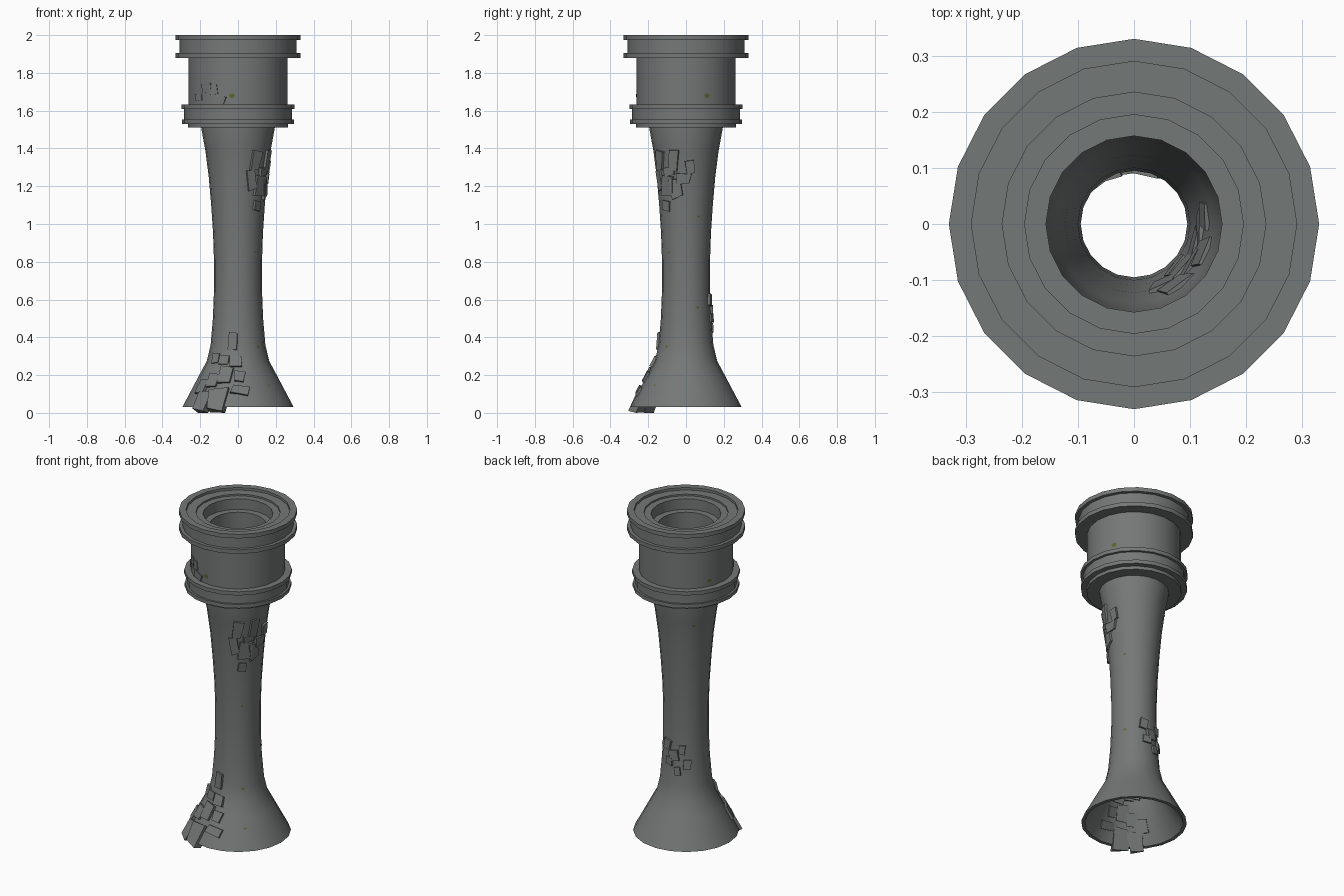
import bpy, bmesh, math, random
from mathutils import Vector

if "Cube" in bpy.data.objects:
    bpy.data.objects.remove(bpy.data.objects["Cube"])

random.seed(4)
SIDES = 20


def material(name, rgb):
    m = bpy.data.materials.new(name)
    m.diffuse_color = (*rgb, 1)
    m.use_nodes = True
    m.node_tree.nodes["Principled BSDF"].inputs["Base Color"].default_value = m.diffuse_color
    return m


STONE = material("grey stone", (0.175, 0.188, 0.182))
MOSS = material("olive moss", (0.11, 0.13, 0.025))


def finish(name, bm, mat, smooth=False):
    bmesh.ops.recalc_face_normals(bm, faces=bm.faces)
    me = bpy.data.meshes.new(name)
    bm.to_mesh(me)
    bm.free()
    me.materials.append(mat)
    ob = bpy.data.objects.new(name, me)
    bpy.context.collection.objects.link(ob)
    if smooth:
        bpy.ops.object.select_all(action='DESELECT')
        bpy.context.view_layer.objects.active = ob
        ob.select_set(True)
        bpy.ops.object.shade_smooth_by_angle(angle=math.radians(30))
    return ob


def lathe(name, profile):
    """Revolve a closed (radius, height) profile around z."""
    bm = bmesh.new()
    rings = []
    for r, z in profile:
        rings.append([bm.verts.new((r * math.cos(math.tau * i / SIDES),
                                    r * math.sin(math.tau * i / SIDES), z))
                      for i in range(SIDES)])
    for a, b in zip(rings, rings[1:] + rings[:1]):
        for i in range(SIDES):
            j = (i + 1) % SIDES
            bm.faces.new((a[i], a[j], b[j], b[i]))
    return finish(name, bm, STONE, True)


# hollow flared shaft
SHAFT = [(.295, .03), (.25, .115), (.205, .2), (.165, .275), (.145, .36),
         (.133, .5), (.127, .65), (.127, .8), (.132, .95), (.142, 1.1),
         (.155, 1.25), (.173, 1.39), (.195, 1.51)]
inner = [(r - (.02 if z < .1 else .032), z) for r, z in SHAFT]
lathe("shaft", SHAFT + [(.195, 1.53), (.157, 1.53)] + inner[::-1])

# capital: stacked mouldings, drum and stepped mouth
lathe("capital", [
    (.157, 1.51), (.265, 1.51), (.265, 1.53), (.297, 1.53), (.297, 1.553),
    (.285, 1.553), (.285, 1.61), (.3, 1.61), (.3, 1.633), (.263, 1.633),
    (.263, 1.88), (.33, 1.88), (.33, 1.905), (.31, 1.905), (.31, 1.975),
    (.33, 1.975), (.33, 2.0), (.29, 2.0), (.29, 1.985), (.235, 1.985),
    (.235, 1.975), (.195, 1.975), (.195, 1.91), (.157, 1.91)])


def surface(az, z):
    """Point and axes (tangent, up-slope, normal) on the outer surface."""
    r, dr = .262, 0.0
    for (r0, z0), (r1, z1) in zip(SHAFT, SHAFT[1:]):
        if z0 <= z <= z1:
            dr = (r1 - r0) / (z1 - z0)
            r = r0 + dr * (z - z0)
    a = math.radians(az)
    out = Vector((math.cos(a), math.sin(a), 0))
    tan = Vector((-math.sin(a), math.cos(a), 0))
    up = (out * dr + Vector((0, 0, 1))).normalized()
    return out * r + Vector((0, 0, z)), tan, up, tan.cross(up).normalized()


def chunks(name, items, lift, depth):
    """Irregular stone blocks pushed through the wall: az, z, width, height."""
    bm = bmesh.new()
    for az, z, w, h in items:
        p, t, u, n = surface(az, z)
        roll = random.uniform(-.18, .18)
        t, u = (t * math.cos(roll) + u * math.sin(roll),
                u * math.cos(roll) - t * math.sin(roll))
        tilt = random.uniform(-.004, .004)
        bvs = []
        corners = [(sx * w / 2 * random.uniform(.75, 1.05),
                    sy * h / 2 * random.uniform(.75, 1.05))
                   for sx, sy in ((-1, -1), (1, -1), (1, 1), (-1, 1))]
        for k in (-depth, lift):
            for x, y in corners:
                v = p + t * x + u * y + n * (k + tilt * (1 if x > 0 else -1))
                v.z = max(v.z, 0)
                bvs.append(bm.verts.new(v))
        bm.faces.new(bvs[:4])
        bm.faces.new(bvs[4:])
        for i in range(4):
            j = (i + 1) % 4
            bm.faces.new((bvs[i], bvs[j], bvs[4 + j], bvs[4 + i]))
    finish(name, bm, STONE)


# broken stone patches
chunks("base_stones", [
    (-132, .06, .09, .13), (-114, .07, .11, .14), (-142, .14, .07, .09),
    (-126, .17, .06, .08), (-109, .2, .08, .11), (-101, .38, .05, .11),
    (-94, .27, .07, .07), (-88, .19, .06, .06), (-87, .12, .1, .05),
    (-134, .29, .05, .06), (-115, .28, .06, .06)], .01, .04)
chunks("neck_stones", [
    (-55, 1.34, .06, .11), (-24, 1.34, .06, .12), (-5, 1.24, .08, .06),
    (-62, 1.23, .05, .11), (-40, 1.2, .08, .11), (-20, 1.19, .06, .11),
    (-45, 1.1, .05, .06), (-34, 1.28, .06, .05), (8, 1.3, .05, .08)],
    .009, .04)
chunks("back_stones", [
    (75, .6, .05, .07), (95, .54, .06, .07), (82, .5, .05, .05),
    (115, .58, .04, .06), (128, .49, .05, .06), (105, .45, .04, .05)],
    .009, .04)
chunks("drum_stones", [
    (-130, 1.72, .07, .06), (-142, 1.67, .05, .04), (-113, 1.655, .08, .045),
    (-120, 1.71, .05, .05)], .003, .03)

# moss flecks: azimuth, height, size
bm = bmesh.new()
for az, z, s in [(-97, 1.68, .034), (25, 1.68, .034), (155, 1.67, .03),
                 (-45, .85, .016), (-44, .35, .02), (-45, .145, .016),
                 (140, 1.36, .022), (28, 1.04, .018), (28, .56, .018)]:
    p, t, u, n = surface(az, z)
    bm.faces.new([bm.verts.new(p + n * .002 + s / 2 *
                  (t * math.cos(k * math.tau / 6) + u * .8 * math.sin(k * math.tau / 6)))
                  for k in range(6)])
finish("moss_flecks", bm, MOSS)
